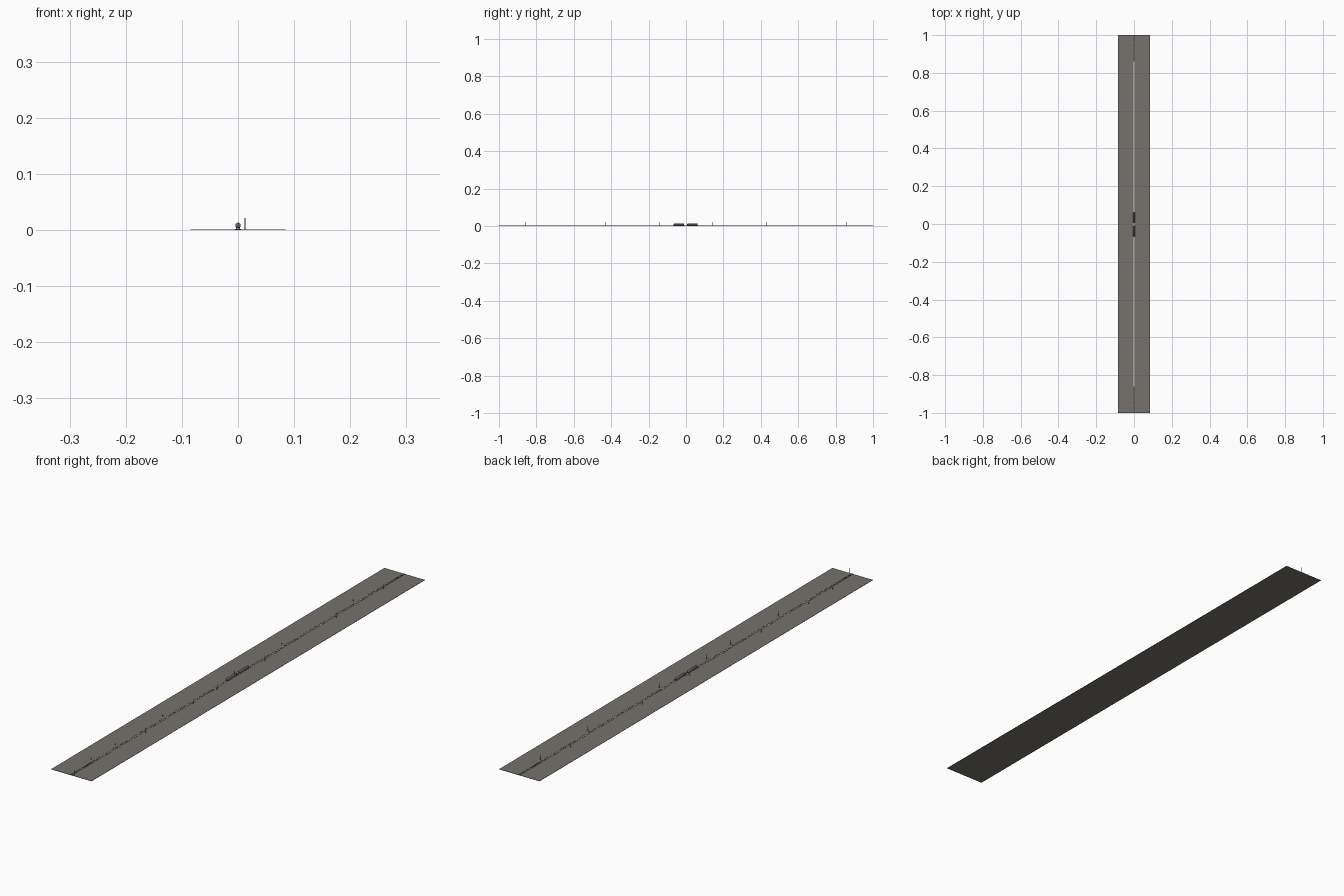
import bpy, bmesh, math
from mathutils import Matrix, Vector

cube = bpy.data.objects.get("Cube")
if cube:
    bpy.data.objects.remove(cube)


def material(name, rgb):
    m = bpy.data.materials.new(name)
    m.use_nodes = True
    m.diffuse_color = (*rgb, 1)
    m.node_tree.nodes["Principled BSDF"].inputs["Base Color"].default_value = (*rgb, 1)
    return m


GROUND = material("ground grey", (0.18, 0.17, 0.15))
BALLAST = material("dark ballast", (0.12, 0.115, 0.105))
PALE = material("pale concrete", (0.36, 0.36, 0.37))
STEEL = material("rail steel", (0.08, 0.08, 0.085))
MAST = material("mast grey", (0.2, 0.21, 0.22))
TANK = material("tank grey", (0.12, 0.13, 0.14))
FRAME = material("chassis black", (0.03, 0.03, 0.035))


def add_box(bm, lo, hi):
    size = [b - a for a, b in zip(lo, hi)]
    mid = [(a + b) / 2 for a, b in zip(lo, hi)]
    bmesh.ops.create_cube(bm, size=1, matrix=Matrix.Translation(mid) @ Matrix.Diagonal((*size, 1)))


def add_cylinder(bm, start, end, radius, sides=12):
    a, b = Vector(start), Vector(end)
    turn = (b - a).to_track_quat('Z', 'Y').to_matrix().to_4x4()
    bmesh.ops.create_cone(bm, cap_ends=True, segments=sides, radius1=radius, radius2=radius,
                          depth=(b - a).length, matrix=Matrix.Translation((a + b) / 2) @ turn)


def finish(bm, name, mat, smooth=False):
    mesh = bpy.data.meshes.new(name)
    bm.to_mesh(mesh)
    bm.free()
    mesh.materials.append(mat)
    ob = bpy.data.objects.new(name, mesh)
    bpy.context.collection.objects.link(ob)
    if smooth:
        bpy.ops.object.select_all(action='DESELECT')
        ob.select_set(True)
        bpy.context.view_layer.objects.active = ob
        bpy.ops.object.shade_smooth_by_angle(angle=math.radians(35))
    return ob


def boxes(name, mat, pairs):
    bm = bmesh.new()
    for lo, hi in pairs:
        add_box(bm, lo, hi)
    return finish(bm, name, mat)


# Long ground strip
TOP = 0.001
boxes("ground", GROUND, [((-0.085, -1, 0), (0.085, 1, TOP))])

# Ballast bed with sloping shoulders
bm = bmesh.new()
profile = [(-0.006, TOP), (0.006, TOP), (0.0045, 0.0018), (-0.0045, 0.0018)]
face = bm.faces.new([bm.verts.new((x, -1, z)) for x, z in profile])
ext = bmesh.ops.extrude_face_region(bm, geom=[face])["geom"]
bmesh.ops.translate(bm, vec=(0, 2, 0), verts=[v for v in ext if isinstance(v, bmesh.types.BMVert)])
bmesh.ops.recalc_face_normals(bm, faces=bm.faces)
finish(bm, "ballast_bed", BALLAST)

# Pale slab carrying the middle of the track
boxes("track_slab", PALE, [((-0.004, -0.86, 0.0017), (0.004, 0.86, 0.002))])

# Sleepers and the two rails
boxes("sleepers", PALE, [((-0.0038, i / 140 - 0.0004, 0.0017), (0.0038, i / 140 + 0.0004, 0.0022))
                         for i in range(-139, 140)])
boxes("rails", STEEL, [((s * 0.0021 - 0.0001, -1, 0.002), (s * 0.0021 + 0.0001, 1, 0.0026))
                       for s in (-1, 1)])

# Masts with brackets along one side
bm = bmesh.new()
for i in range(-7, 8):
    y = max(-0.9995, min(0.9995, i / 7))
    add_cylinder(bm, (0.0125, y, TOP), (0.0125, y, 0.021), 0.0005, 8)
finish(bm, "line_masts", MAST)

# Short marker posts along the other side
boxes("marker_posts", MAST, [((-0.0163, i / 7 - 0.0003, TOP), (-0.0157, i / 7 + 0.0003, 0.008))
                             for i in range(-6, 7)])


# Tank wagons, one on each side of the middle
def wagon(prefix, cy):
    half = 0.029
    bm = bmesh.new()
    # Shell is lathed from its side profile, ends domed
    r, zc = 0.0048, 0.0077
    add_cylinder(bm, (0, cy - half + 0.003, zc), (0, cy + half - 0.003, zc), r, 24)
    caps = [f for f in bm.faces if len(f.verts) > 4]
    for cap in caps:
        out = 1 if cap.calc_center_median().y > cy else -1
        for step, scale in ((0.0012, 0.85), (0.0008, 0.6)):
            bmesh.ops.inset_individual(bm, faces=[cap], thickness=0)
            bmesh.ops.translate(bm, vec=(0, out * step, 0), verts=cap.verts)
            centre = cap.calc_center_median()
            bmesh.ops.scale(bm, vec=(scale, 1, scale), verts=cap.verts,
                            space=Matrix.Translation(-centre))
    finish(bm, prefix + "_tank", TANK, True)

    # Filling hatch on top
    bm = bmesh.new()
    add_cylinder(bm, (0, cy, zc + r - 0.0003), (0, cy, zc + r + 0.0006), 0.0013)
    finish(bm, prefix + "_hatch", FRAME, True)

    # Chassis, bogies and buffers
    parts = [((-0.0035, cy - half, 0.0036), (0.0035, cy + half, 0.0044))]
    for s in (-1, 1):
        b = cy + s * 0.019
        parts.append(((-0.0028, b - 0.005, 0.003), (0.0028, b + 0.005, 0.0037)))
        parts.append(((-0.0005, cy + s * half - 0.0008, 0.0037),
                      (0.0005, cy + s * half + 0.0008, 0.0043)))
    boxes(prefix + "_chassis", FRAME, parts)

    # Wheels
    bm = bmesh.new()
    for s in (-1, 1):
        for w in (-0.003, 0.003):
            y = cy + s * 0.019 + w
            for x in (-0.0021, 0.0021):
                add_cylinder(bm, (x - 0.0003, y, 0.0039), (x + 0.0003, y, 0.0039), 0.0013, 16)
    finish(bm, prefix + "_wheels", STEEL, True)


wagon("front_wagon", -0.038)
wagon("rear_wagon", 0.034)
